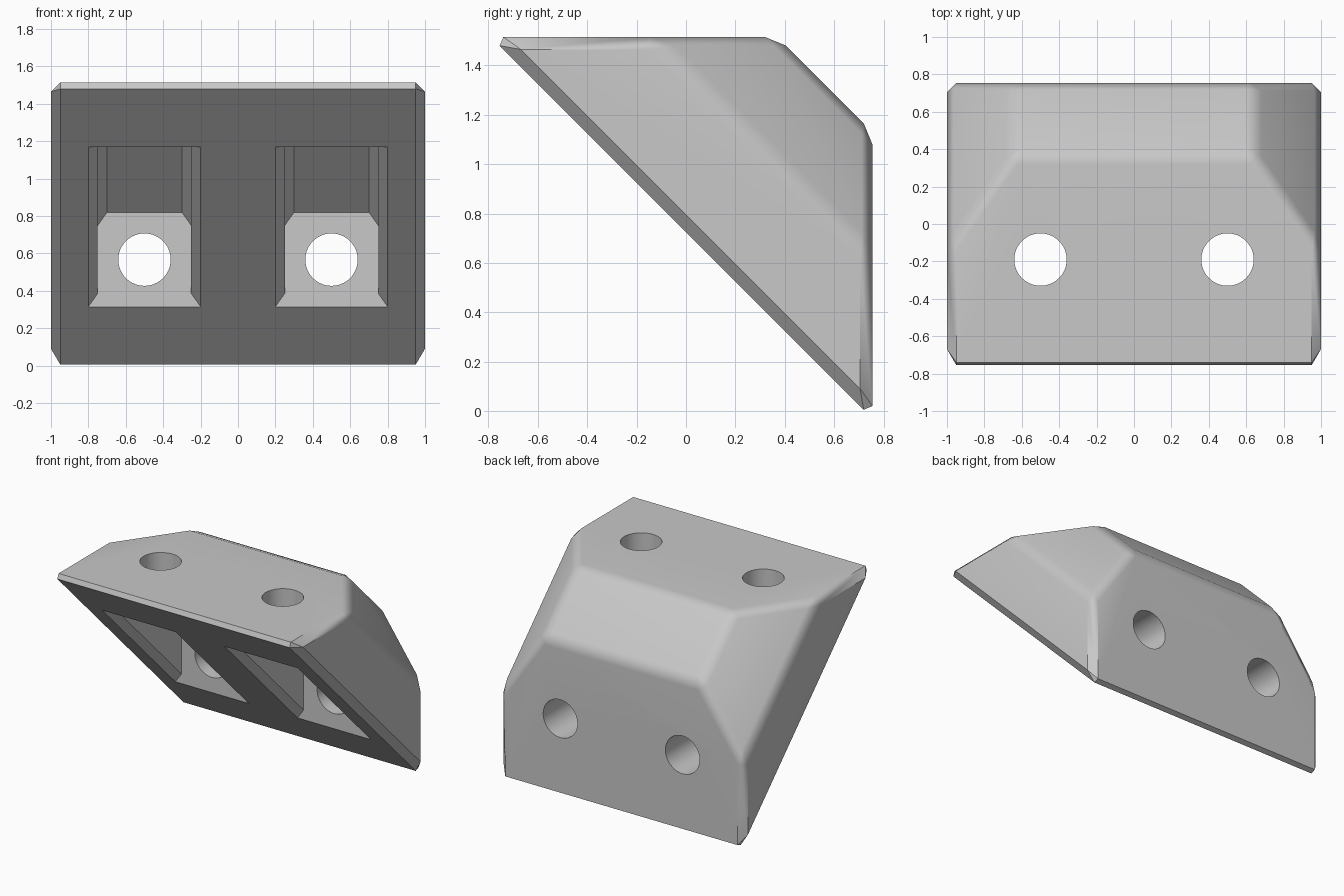
import bpy
import bmesh
import math
from mathutils import Vector, Matrix

if "Cube" in bpy.data.objects:
    bpy.data.objects.remove(bpy.data.objects["Cube"], do_unlink=True)

grey = bpy.data.materials.new("light grey")
grey.use_nodes = True
grey.diffuse_color = (0.58, 0.58, 0.58, 1)
grey.node_tree.nodes["Principled BSDF"].inputs["Base Color"].default_value = (0.58, 0.58, 0.58, 1)

H = math.sqrt(0.5)
TOP, BACK, SLANT = 1.515, 0.755, 0.725


def add_object(name, bm):
    bmesh.ops.recalc_face_normals(bm, faces=bm.faces[:])
    mesh = bpy.data.meshes.new(name)
    bm.to_mesh(mesh)
    bm.free()
    mesh.materials.append(grey)
    obj = bpy.data.objects.new(name, mesh)
    bpy.context.collection.objects.link(obj)
    return obj


def planed_block(name, planes, cx=0):
    """Trim a large cube by planes, each a normal and its limit (normal . p <= limit)."""
    bm = bmesh.new()
    bmesh.ops.create_cube(bm, size=8)
    for normal, limit in planes:
        n = Vector(normal)
        cut = bmesh.ops.bisect_plane(
            bm, geom=bm.verts[:] + bm.edges[:] + bm.faces[:], dist=1e-5,
            plane_co=n * (limit / n.length_squared), plane_no=n, clear_outer=True)
        rim = [g for g in cut["geom_cut"] if isinstance(g, bmesh.types.BMEdge)]
        bmesh.ops.edgeloop_fill(bm, edges=rim)
    bmesh.ops.translate(bm, verts=bm.verts[:], vec=(cx, 0, 0))
    return add_object(name, bm)


def both_sides(y, z, limit):
    return [((s, y, z), limit) for s in (-1, 1)]


def drill(name, centre, rotation):
    bm = bmesh.new()
    bmesh.ops.create_cone(bm, cap_ends=True, segments=64, radius1=0.14, radius2=0.14,
                          depth=0.5, matrix=Matrix.Translation(centre) @ rotation)
    return add_object(name, bm)


def apply(obj, modifier):
    bpy.context.view_layer.objects.active = obj
    bpy.ops.object.modifier_apply(modifier=modifier.name)


# Wedge body with a slanted front, tapered flanks and a cut outer corner
body = planed_block("corner_bracket", [
    ((0, 0, 1), TOP), ((0, 1, 0), BACK),
    ((0, -1, -1), -SLANT), ((0, 1, 1), 1.885),
    *both_sides(0, 0, 1), *both_sides(H, H, 1.98)])
bevel = body.modifiers.new("edge_chamfer", "BEVEL")
bevel.width = 0.05
bevel.segments = 1
bevel.limit_method = "NONE"
apply(body, bevel)

# Two pockets with flared mouths, each with a top and a back screw hole
cutters = []
for cx in (-0.5, 0.5):
    walls = [((0, 0, 1), 1.17), ((0, 1, 0), 0.41), ((0, -1, -1), -0.6)]
    cutters += [
        planed_block("pocket_cutter", walls + [
            ((0, 1, 1), 1.23), *both_sides(0, 0, 0.25), *both_sides(H, H, 1.07)], cx),
        planed_block("mouth_cutter", walls + [
            ((0, 1, 1), 0.85), *both_sides(H, H, 0.813)], cx),
        drill("top_hole_cutter", (cx, -0.19, 1.37), Matrix.Identity(4)),
        drill("back_hole_cutter", (cx, 0.61, 0.567), Matrix.Rotation(math.pi / 2, 4, "X"))]

for cutter in cutters:
    cutter.hide_render = True
    boolean = body.modifiers.new("cut", "BOOLEAN")
    boolean.operation = "DIFFERENCE"
    boolean.solver = "EXACT"
    boolean.object = cutter
    apply(body, boolean)
    bpy.data.objects.remove(cutter, do_unlink=True)

# Soft shading across shallow bevels, flat faces kept flat
bpy.ops.object.select_all(action="DESELECT")
body.select_set(True)
bpy.context.view_layer.objects.active = body
bpy.ops.object.shade_smooth_by_angle(angle=math.radians(30))
weighted = body.modifiers.new("weighted_normals", "WEIGHTED_NORMAL")
weighted.keep_sharp = True
